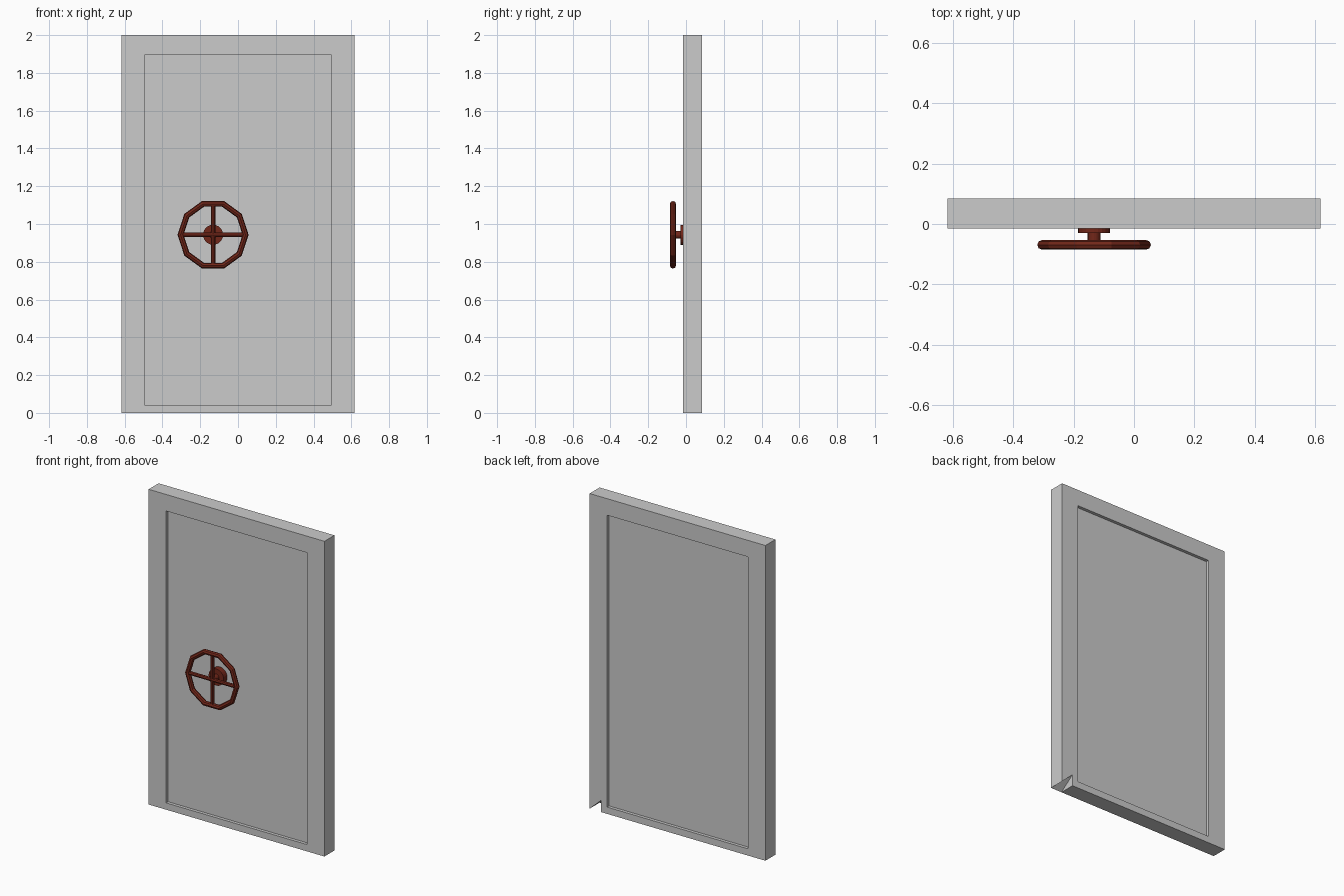
import bpy, bmesh
from math import pi
from mathutils import Vector

if "Cube" in bpy.data.objects:
    bpy.data.objects.remove(bpy.data.objects["Cube"])

X, YF, YB, H = 0.617, -0.015, 0.085, 2.0      # door half width, front, back, height
WX, WY, WZ = -0.132, -0.069, 0.943            # wheel centre


def mesh_object(name, bm):
    bmesh.ops.recalc_face_normals(bm, faces=bm.faces)
    me = bpy.data.meshes.new(name)
    bm.to_mesh(me)
    bm.free()
    ob = bpy.data.objects.new(name, me)
    bpy.context.collection.objects.link(ob)
    return ob


# Door slab with a recessed panel on both sides
bm = bmesh.new()
bmesh.ops.create_cube(bm, size=1)
for v in bm.verts:
    v.co = (v.co.x * 2 * X, YF if v.co.y < 0 else YB, H if v.co.z > 0 else 0)
bm.normal_update()
for face in [f for f in bm.faces if abs(f.normal.y) > 0.9]:
    inward = -0.02 if face.normal.y > 0 else 0.02
    bmesh.ops.inset_individual(bm, faces=[face], thickness=0.02)
    for v in face.verts:
        v.co.x = 0.495 if v.co.x > 0 else -0.495
        v.co.z = 1.895 if v.co.z > 1 else 0.043
    for e in bmesh.ops.extrude_discrete_faces(bm, faces=[face])["faces"]:
        bmesh.ops.translate(bm, verts=e.verts, vec=(0, inward, 0))
door = mesh_object("door", bm)

# Chipped corner at the lower back
bm = bmesh.new()
base = [bm.verts.new(p) for p in
        ((X, YF, 0), (X, YB, 0), (0.538, YB, 0), (0.538, YF, 0))]
tip = bm.verts.new((0.538, YB, 0.073))
bm.faces.new(base)
for i in range(4):
    bm.faces.new((base[i], base[(i + 1) % 4], tip))
chip = mesh_object("chip_cutter", bm)
chip.hide_render = True
chip.hide_set(True)
cut = door.modifiers.new("chip", "BOOLEAN")
cut.operation, cut.solver, cut.object = "DIFFERENCE", "EXACT", chip

# Wheel parts
red = bpy.data.materials.new("dark_red")
red.diffuse_color = (0.17, 0.02, 0.01, 1)
red.use_nodes = True
red.node_tree.nodes["Principled BSDF"].inputs["Base Color"].default_value = red.diffuse_color


def rod(name, start, end, radius, sides):
    a, b = Vector(start), Vector(end)
    bpy.ops.mesh.primitive_cylinder_add(vertices=sides, radius=radius,
                                        depth=(b - a).length, location=(a + b) / 2)
    ob = bpy.context.object
    ob.rotation_euler = (b - a).to_track_quat("Z", "Y").to_euler()
    ob.name = name
    ob.data.materials.append(red)


bpy.ops.mesh.primitive_torus_add(major_segments=10, minor_segments=8,
                                 major_radius=0.172, minor_radius=0.016,
                                 location=(WX, WY, WZ), rotation=(pi / 2, 0, 0))
rim = bpy.context.object
rim.name = "wheel_rim"
rim.data.materials.append(red)

rod("horizontal_spoke", (WX - 0.17, WY, WZ), (WX + 0.17, WY, WZ), 0.012, 8)
rod("vertical_spoke", (WX, WY, WZ - 0.164), (WX, WY, WZ + 0.164), 0.012, 8)
rod("hub_flange", (WX, 0.005, WZ), (WX, -0.03, WZ), 0.053, 24)
rod("hub_neck", (WX, -0.03, WZ), (WX, WY, WZ), 0.021, 16)
